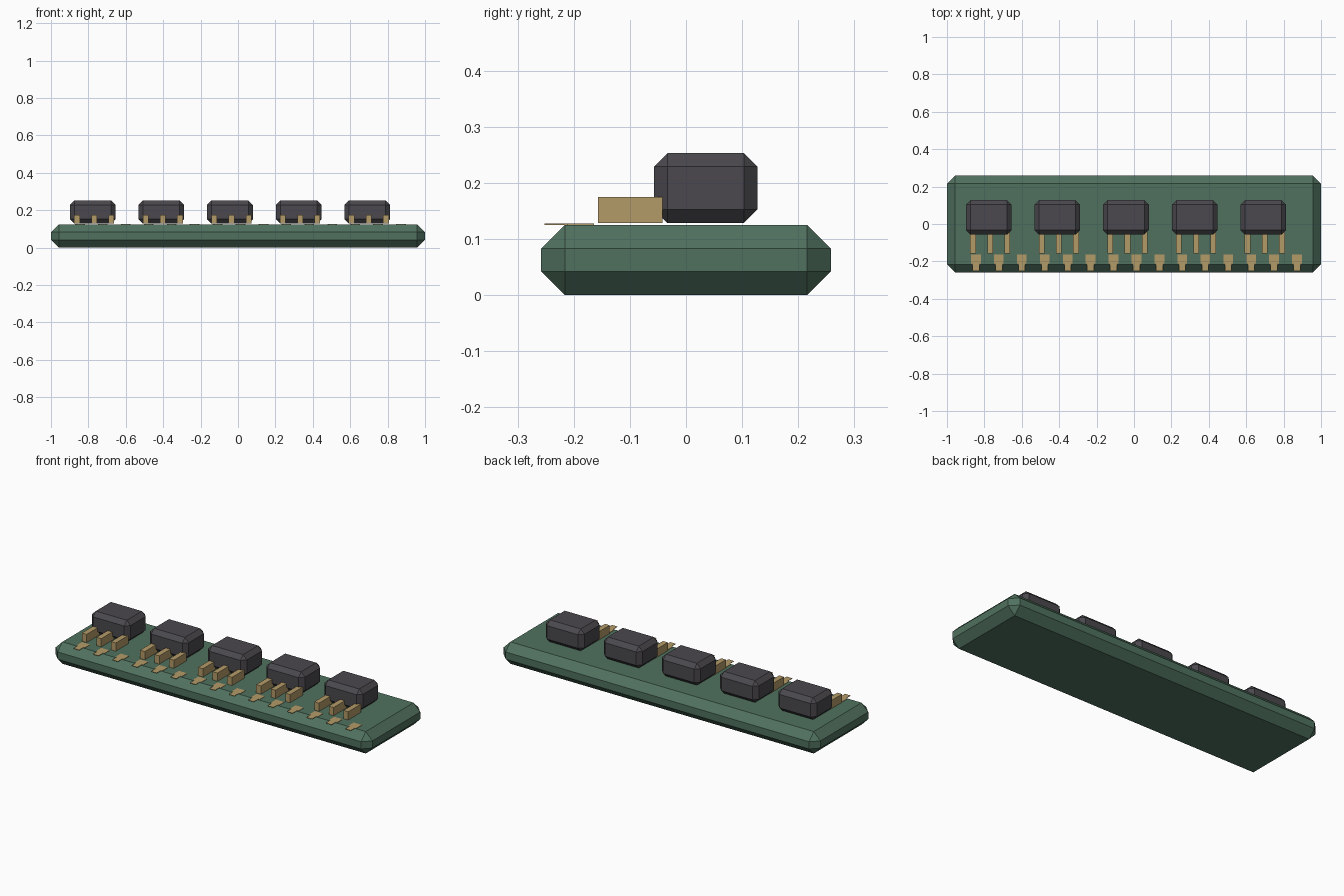
import bpy
import bmesh

if "Cube" in bpy.data.objects:
    bpy.data.objects.remove(bpy.data.objects["Cube"], do_unlink=True)


def material(name, r, g, b):
    mat = bpy.data.materials.new(name)
    mat.use_nodes = True
    mat.diffuse_color = (r, g, b, 1)
    bsdf = next(n for n in mat.node_tree.nodes if n.type == "BSDF_PRINCIPLED")
    bsdf.inputs["Base Color"].default_value = (r, g, b, 1)
    return mat


green = material("board green", 0.080, 0.165, 0.114)
black = material("chip black", 0.069, 0.065, 0.074)
gold = material("contact gold", 0.456, 0.328, 0.138)


def finish(bm, name, mat):
    mesh = bpy.data.meshes.new(name)
    bm.to_mesh(mesh)
    bm.free()
    mesh.materials.append(mat)
    obj = bpy.data.objects.new(name, mesh)
    bpy.context.collection.objects.link(obj)
    return obj


def box(name, mat, low, high, chamfer=0):
    """Box between two corners, with optional chamfered edges."""
    bm = bmesh.new()
    bmesh.ops.create_cube(bm, size=1)
    for v in bm.verts:
        for i in range(3):
            v.co[i] = high[i] if v.co[i] > 0 else low[i]
    if chamfer:
        bmesh.ops.bevel(bm, geom=bm.edges[:], offset=chamfer, segments=1,
                        affect="EDGES", profile=0.5)
    return finish(bm, name, mat)


def contact_pad(name, x):
    """Thin plate, wide at the rear and narrower towards the board edge."""
    half = [(0.018, -0.252), (0.018, -0.212), (0.026, -0.212), (0.026, -0.164)]
    outline = half + [(-px, py) for px, py in reversed(half)]
    bm = bmesh.new()
    face = bm.faces.new([bm.verts.new((x + px, py, 0.125)) for px, py in outline])
    top = bmesh.ops.extrude_face_region(bm, geom=[face])["geom"]
    for v in top:
        if isinstance(v, bmesh.types.BMVert):
            v.co.z += 0.002
    bmesh.ops.recalc_face_normals(bm, faces=bm.faces[:])
    return finish(bm, name, gold)


# Circuit board
box("board", green, (-1, -0.258, 0), (1, 0.258, 0.125), 0.042)

# Chips, each with three legs at the front
for i in range(5):
    x = -0.777 + i * 0.367
    box(f"chip_{i + 1}", black, (x - 0.122, -0.057, 0.128),
        (x + 0.122, 0.127, 0.253), 0.024)
    for j in range(3):
        leg = x + 0.008 + (j - 1) * 0.092
        box(f"chip_{i + 1}_leg_{j + 1}", gold, (leg - 0.015, -0.157, 0.128),
            (leg + 0.015, -0.042, 0.175))

# Row of edge contacts
for i in range(15):
    contact_pad(f"contact_pad_{i + 1}", -0.845 + i * 0.1226)
